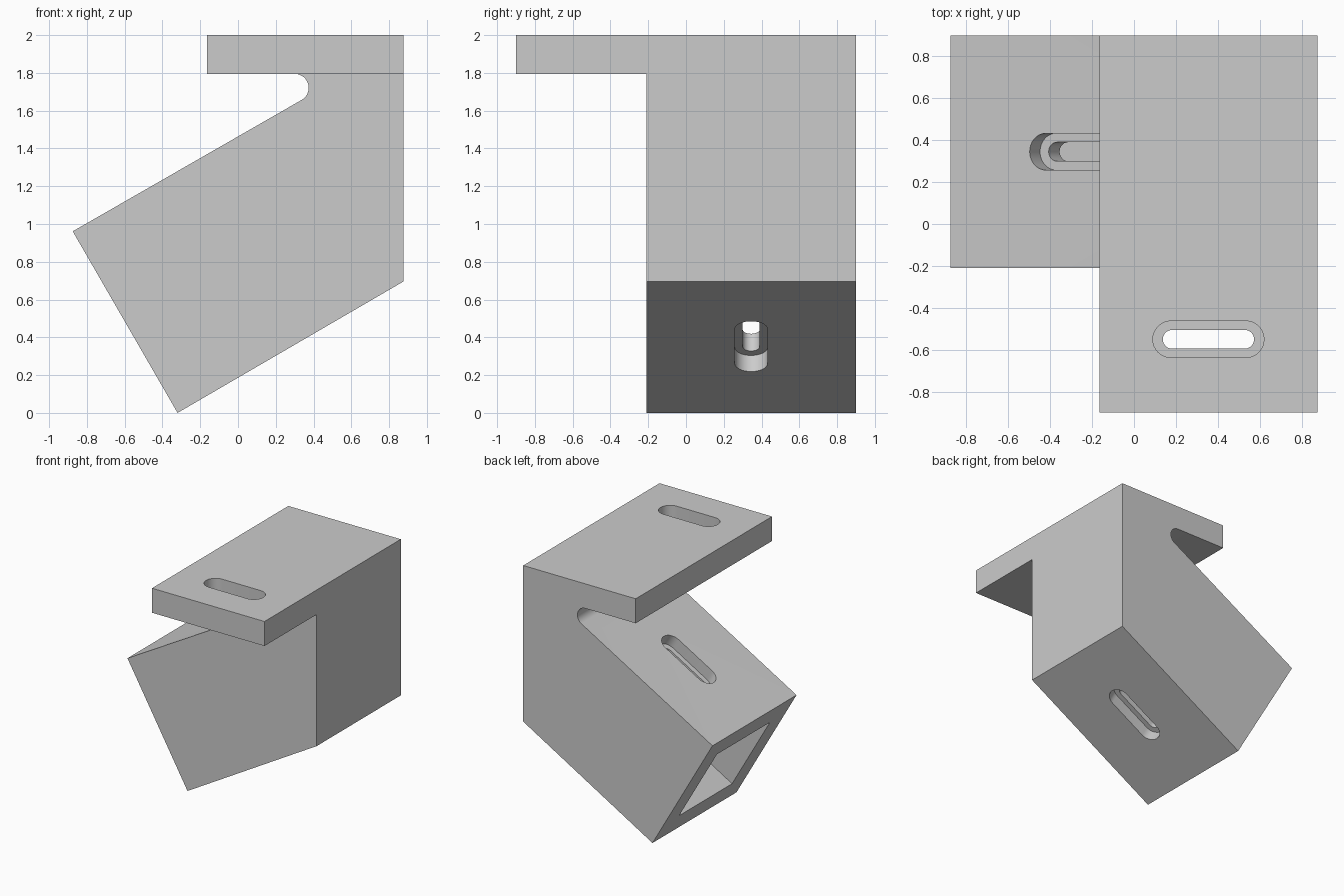
import bpy, bmesh
from math import radians, cos, sin, pi
from mathutils import Matrix, Vector

if "Cube" in bpy.data.objects:
    bpy.data.objects.remove(bpy.data.objects["Cube"])

grey = bpy.data.materials.new("light_grey")
grey.use_nodes = True
grey.diffuse_color = (0.6, 0.6, 0.6, 1)
grey.node_tree.nodes["Principled BSDF"].inputs["Base Color"].default_value = grey.diffuse_color


def prism(name, outline, height, matrix):
    """Extrude a flat outline along local z, then place it."""
    bm = bmesh.new()
    face = bm.faces.new([bm.verts.new((a, b, 0)) for a, b in outline])
    top = bmesh.ops.extrude_face_region(bm, geom=[face])["geom"]
    verts = [v for v in top if isinstance(v, bmesh.types.BMVert)]
    bmesh.ops.translate(bm, verts=verts, vec=(0, 0, height))
    bm.transform(matrix)
    bmesh.ops.recalc_face_normals(bm, faces=bm.faces)
    mesh = bpy.data.meshes.new(name)
    bm.to_mesh(mesh)
    bm.free()
    mesh.materials.append(grey)
    obj = bpy.data.objects.new(name, mesh)
    bpy.context.collection.objects.link(obj)
    return obj


def arc(centre, r, start, end, steps=16):
    angles = [start + (end - start) * i / steps for i in range(steps + 1)]
    return [(centre[0] + r * cos(a), centre[1] + r * sin(a)) for a in angles]


def combine(target, tool, operation):
    """Apply a boolean and drop the tool object."""
    mod = target.modifiers.new(operation.lower(), 'BOOLEAN')
    mod.operation, mod.object, mod.solver = operation, tool, 'EXACT'
    bpy.context.view_layer.objects.active = target
    bpy.ops.object.modifier_apply(modifier=mod.name)
    bpy.data.objects.remove(tool)


TILT = radians(30)
WALL, SIDE = 0.205, 1.11
FRONT, BACK, RIGHT = -0.21, 0.9, 0.875
MID_Y = (FRONT + BACK) / 2
UNDER = 2 - WALL
along = Vector((cos(TILT), 0, sin(TILT)))
out = Vector((-sin(TILT), 0, cos(TILT)))
foot = Vector((-0.32, 0, 0))


def tube_point(s, t):
    p = foot + along * s + out * t
    return p.x, p.z


def xz_plane(y):
    # outline (x, z) with extrusion towards -y
    return Matrix.Translation((0, y, 0)) @ Matrix.Rotation(pi / 2, 4, 'X')


# Tilted body with a rounded inner corner under the plate
r = 0.074
corner = (0.30, UNDER - r)
outline = [tube_point(0, 0), (RIGHT, 0.695), (RIGHT, 2), (-0.165, 2), (-0.165, UNDER)]
outline += arc(corner, r, pi / 2, TILT - pi / 2) + [tube_point(0, SIDE)]
bracket = prism("angled_bracket", outline, BACK - FRONT, xz_plane(BACK))

# Overhanging part of the mounting plate
plate = [(-0.165, UNDER), (RIGHT, UNDER), (RIGHT, 2), (-0.165, 2)]
combine(bracket, prism("plate_overhang", plate, FRONT + 0.9, xz_plane(FRONT)), 'UNION')

# Square socket open at the tilted end, closed by the upright wall
inner = RIGHT - WALL


def reach(t):
    return (inner - foot.x + sin(TILT) * t) / cos(TILT)


low, high = WALL, SIDE - WALL
socket = [tube_point(-0.1, low), tube_point(reach(low), low),
          tube_point(reach(high), high), tube_point(-0.1, high)]
combine(bracket, prism("socket_cutter", socket, SIDE - 2 * WALL, xz_plane(BACK - WALL)), 'DIFFERENCE')


def cut_slot(point, direction, normal):
    """Counterbored slot: wide and shallow, then narrow and through."""
    x, z = direction.normalized(), normal.normalized()
    y = z.cross(x)
    frame = Matrix((x, y, z)).transposed().to_4x4()
    for half, radius, depth in ((0.265, 0.0875, 0.1), (0.2175, 0.045, 0.3)):
        c = half - radius
        shape = arc((c, 0), radius, -pi / 2, pi / 2) + arc((-c, 0), radius, pi / 2, 3 * pi / 2)
        place = Matrix.Translation(point - z * depth) @ frame
        combine(bracket, prism("slot_cutter", shape, depth + 0.05, place), 'DIFFERENCE')


# Slots through the plate and both sloping walls
cut_slot(Vector((0.355, -0.55, 2)), Vector((1, 0, 0)), Vector((0, 0, 1)))
base = foot + along * 0.70 + Vector((0, MID_Y, 0))
cut_slot(base + out * SIDE, along, out)
cut_slot(base, along, -out)

# Smooth the curved walls, keep edges sharp
bpy.ops.object.select_all(action='DESELECT')
bracket.select_set(True)
bpy.context.view_layer.objects.active = bracket
bpy.ops.object.shade_smooth_by_angle(angle=radians(30))
